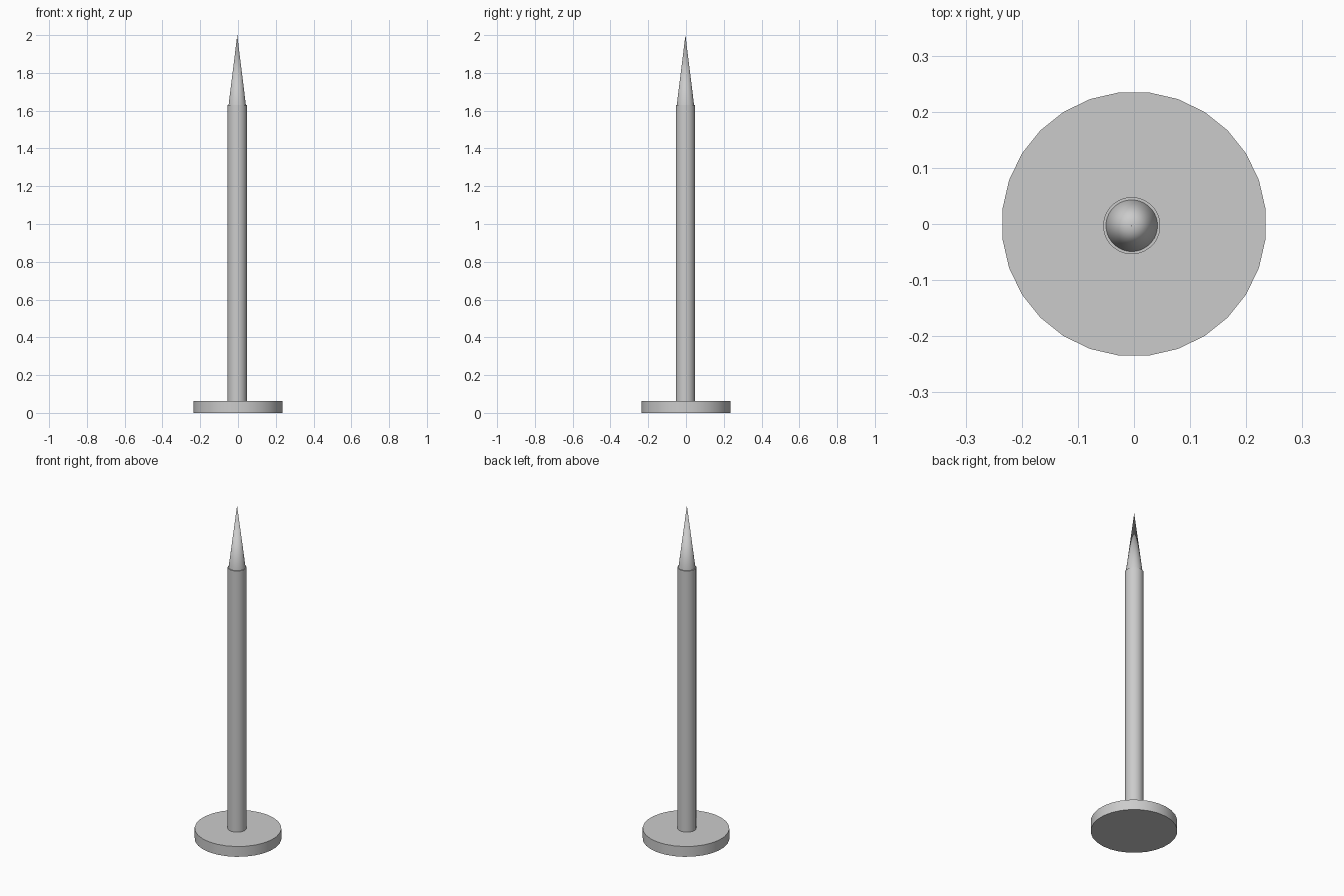
import bpy
import math

if "Cube" in bpy.data.objects:
    bpy.data.objects.remove(bpy.data.objects["Cube"])


def round_part(name, r_bottom, r_top, z0, z1, x=0.0, y=0.0, sides=28):
    """Upright cylinder or cone between two heights, flat side facing each axis."""
    bpy.ops.mesh.primitive_cone_add(
        vertices=sides, radius1=r_bottom, radius2=r_top, depth=z1 - z0,
        location=(x, y, (z0 + z1) / 2), rotation=(0, 0, math.pi / sides))
    part = bpy.context.object
    part.name = name
    bpy.ops.object.shade_smooth_by_angle(angle=math.radians(30))
    return part


# The shank sits very slightly off the centre of the head
SHANK_X, SHANK_Y = -0.004, -0.003

# Flat disc head
round_part("nail_head", 0.236, 0.236, 0.0, 0.062)

# Straight shank
round_part("nail_shank", 0.051, 0.051, 0.062, 1.63, SHANK_X, SHANK_Y, sides=32)

# Sharp tip, slightly narrower than the shank
round_part("nail_tip", 0.046, 0.0, 1.63, 2.0, SHANK_X, SHANK_Y, sides=32)
